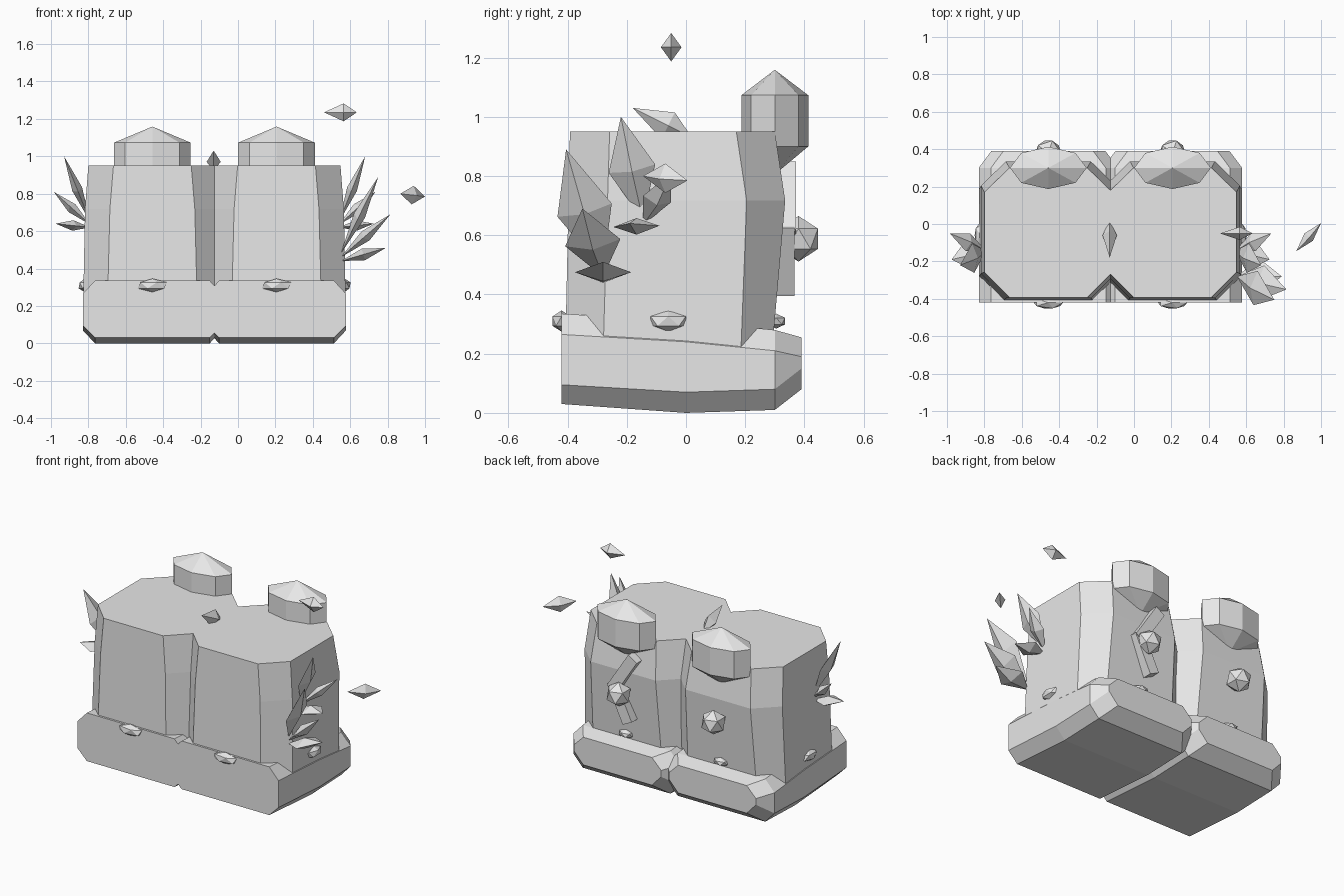
import bpy
import bmesh
from math import cos, sin, pi
from mathutils import Vector

if "Cube" in bpy.data.objects:
    bpy.data.objects.remove(bpy.data.objects["Cube"], do_unlink=True)

MID = -0.125                 # mirror plane between the two halves
HALVES = {"right": -0.458, "left": 0.206}

stone = bpy.data.materials.new("pale_grey")
stone.use_nodes = True
stone.diffuse_color = (0.8, 0.8, 0.8, 1)
stone.node_tree.nodes["Principled BSDF"].inputs["Base Color"].default_value = (0.8, 0.8, 0.8, 1)


def finish(name, bm):
    bmesh.ops.recalc_face_normals(bm, faces=bm.faces)
    mesh = bpy.data.meshes.new(name)
    bm.to_mesh(mesh)
    bm.free()
    mesh.materials.append(stone)
    obj = bpy.data.objects.new(name, mesh)
    bpy.context.collection.objects.link(obj)
    return obj


def loft(name, rings):
    """Skin a stack of equal-length rings and cap both ends."""
    bm = bmesh.new()
    loops = [[bm.verts.new(p) for p in ring] for ring in rings]
    n = len(loops[0])
    for a, b in zip(loops, loops[1:]):
        for i in range(n):
            j = (i + 1) % n
            bm.faces.new((a[i], a[j], b[j], b[i]))
    bm.faces.new(loops[0])
    bm.faces.new(loops[-1])
    return finish(name, bm)


def crystal(name, base, tip, wide, thick, side=(0, 1, 0), frac=0.5):
    """Four-sided double-ended shard, flat across its side direction."""
    base, tip = Vector(base), Vector(tip)
    axis = (tip - base).normalized()
    side = Vector(side)
    side = (side - axis * side.dot(axis)).normalized()
    up = axis.cross(side)
    middle = base.lerp(tip, frac)
    bm = bmesh.new()
    ends = [bm.verts.new(base), bm.verts.new(tip)]
    ring = [bm.verts.new(middle + d) for d in
            (side * wide, up * thick, -side * wide, -up * thick)]
    for end in ends:
        for i in range(4):
            bm.faces.new((end, ring[i], ring[(i + 1) % 4]))
    return finish(name, bm)


def gem(name, centre, scale):
    bm = bmesh.new()
    bmesh.ops.create_icosphere(bm, subdivisions=1, radius=1)
    for v in bm.verts:
        v.co = Vector(centre) + Vector(c * s for c, s in zip(v.co, scale))
    return finish(name, bm)


def bar(name, start, end, half_width, y0, y1):
    """Flat bar in the xz plane."""
    a, b = Vector(start), Vector(end)
    across = Vector((a.y - b.y, b.x - a.x)).normalized() * half_width
    corners = (a + across, b + across, b - across, a - across)
    loft(name, [[(p.x, y, p.y) for p in corners] for y in (y0, y1)])


def body_ring(cx, z, hw, fw, front, front_side, back_side, back):
    half = [(fw, front), (hw, front_side), (hw, back_side), (fw, back)]
    outline = half + [(-x, y) for x, y in reversed(half)]
    return [(cx + x, y, z) for x, y in outline]


def base_ring(cx, y, hw, bottom, low, high, top):
    half = [(hw - 0.065, bottom), (hw, low), (hw, high), (hw - 0.065, top)]
    outline = half + [(-x, z) for x, z in reversed(half)]
    return [(cx + x, y, z) for x, z in outline]


def cap_ring(cx, z, scale):
    return [(cx + 0.205 * scale * cos(i * pi / 4),
             0.3 + 0.113 * scale * sin(i * pi / 4), z) for i in range(8)]


for side, cx in HALVES.items():
    # Chamfered foot block, tapering at the back
    loft(side + "_base", [
        base_ring(cx, -0.42, 0.372, 0.03, 0.095, 0.265, 0.335),
        base_ring(cx, 0, 0.372, 0, 0.07, 0.24, 0.31),
        base_ring(cx, 0.3, 0.372, 0.01, 0.08, 0.21, 0.28),
        base_ring(cx, 0.39, 0.305, 0.08, 0.15, 0.19, 0.255)])
    # Upright body with cut corners
    loft(side + "_body", [
        body_ring(cx, 0.2, 0.37, 0.24, -0.408, -0.28, 0.185, 0.29),
        body_ring(cx, 0.717, 0.36, 0.227, -0.397, -0.265, 0.205, 0.335),
        body_ring(cx, 0.95, 0.342, 0.208, -0.392, -0.258, 0.17, 0.3)])
    # Pointed rear turret
    loft(side + "_cap", [
        cap_ring(cx, 0.81, 0.05), cap_ring(cx, 0.9, 1),
        cap_ring(cx, 1.073, 1), cap_ring(cx, 1.158, 0.01)])
    # Studs
    gem(side + "_rear_stud", (cx, 0.38, 0.588), (0.077, 0.077, 0.077))
    gem(side + "_front_stud", (cx, -0.42, 0.31), (0.088, 0.036, 0.036))
    gem(side + "_back_stud", (cx, 0.305, 0.31), (0.05, 0.035, 0.025))
    out = 1 if cx > MID else -1
    gem(side + "_side_stud", (MID + out * 0.695, -0.06, 0.31), (0.036, 0.07, 0.036))

    # Mirrored shard cluster on the outer flank
    for i, (dx, y, z) in enumerate([(0.805, -0.22, 1.0), (0.86, -0.05, 0.81),
                                    (0.85, -0.19, 0.64)]):
        crystal(f"{side}_flank_shard_{i + 1}",
                (MID + out * 0.665, -0.145, 0.62 + 0.015 * (2 - i)),
                (MID + out * dx, y, z), 0.08 if i != 1 else 0.05, 0.028)

# Larger shard cluster, left flank only
for i, tip in enumerate([(0.75, -0.405, 0.89), (0.815, -0.35, 0.69), (0.79, -0.28, 0.51)]):
    crystal(f"large_shard_{i + 1}", (0.55, -0.28, 0.48 - 0.02 * i), tip, 0.095, 0.032)

# Top shard and floating shards
crystal("top_shard", (-0.13, 0.02, 0.93), (-0.13, -0.18, 1.03), 0.038, 0.05, (1, 0, 0), 0.4)
crystal("upper_floating_shard", (0.46, -0.05, 1.235), (0.635, -0.05, 1.235), 0.035, 0.048, frac=0.6)
crystal("outer_floating_shard", (0.868, -0.145, 0.8), (1.0, 0.005, 0.785), 0.03, 0.05, frac=0.5)

# Bent strip behind the left rear stud
bar("upper_strip", (0.115, 0.83), (0.265, 0.6), 0.035, 0.28, 0.372)
bar("lower_strip", (0.265, 0.64), (0.155, 0.41), 0.035, 0.28, 0.367)
